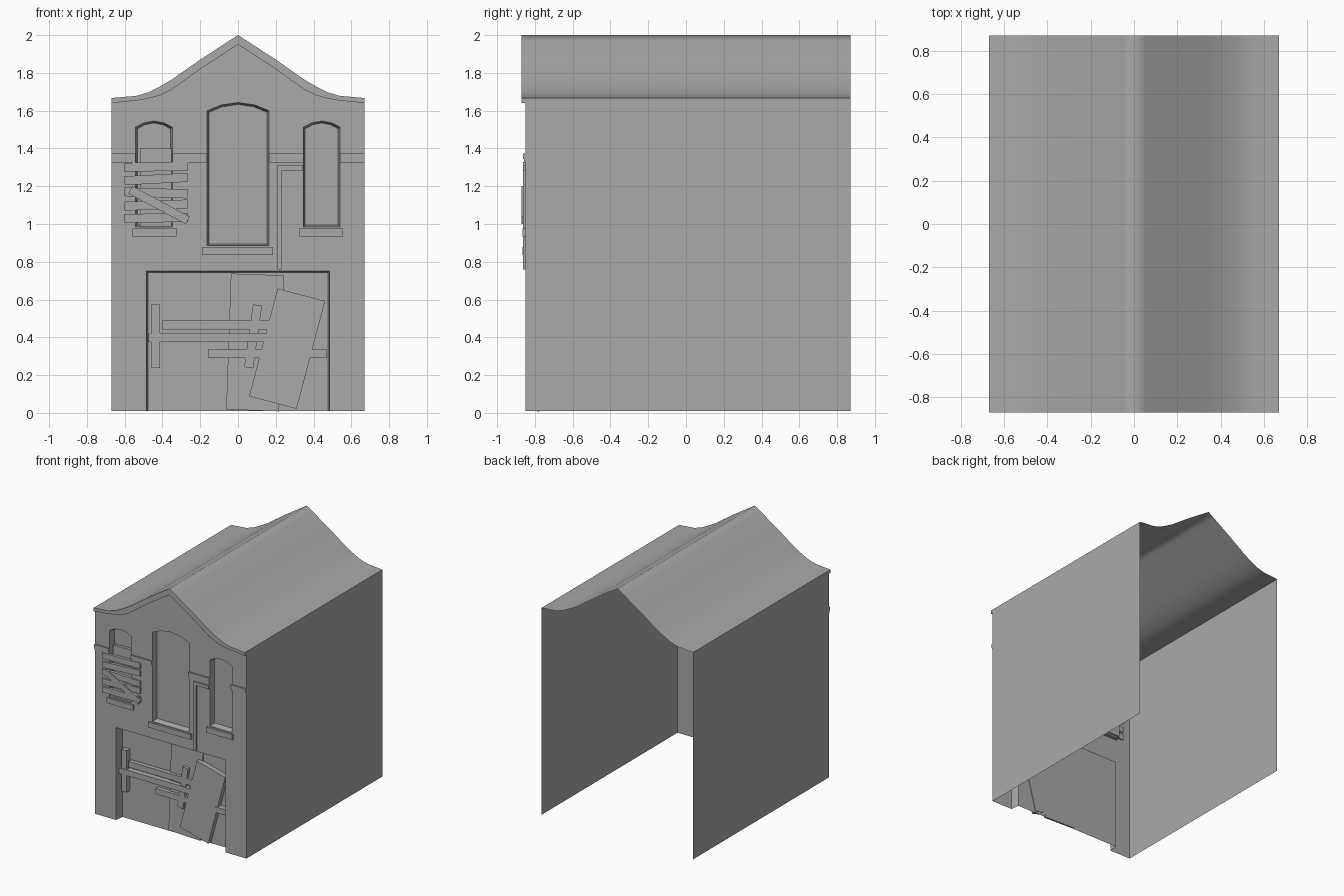
import bpy
import bmesh
import math
from mathutils import Matrix, Vector

cube = bpy.data.objects.get("Cube")
if cube:
    bpy.data.objects.remove(cube, do_unlink=True)

stone = bpy.data.materials.new("plain_grey")
stone.use_nodes = True
GREY = (0.4, 0.4, 0.4, 1)
stone.diffuse_color = GREY
stone.node_tree.nodes["Principled BSDF"].inputs["Base Color"].default_value = GREY

W, FRONT, BACK, BASE = 0.67, -0.85, 0.87, 0.01
EAVE_FRONT = -0.87


def finish(name, bm):
    mesh = bpy.data.meshes.new(name)
    bm.to_mesh(mesh)
    bm.free()
    mesh.materials.append(stone)
    obj = bpy.data.objects.new(name, mesh)
    bpy.context.collection.objects.link(obj)
    return obj


def box(name, cx, cz, w, h, y0, y1, tilt=0):
    """Board on the front, tilted in its own plane (degrees)."""
    bm = bmesh.new()
    place = (Matrix.Translation((cx, (y0 + y1) / 2, cz))
             @ Matrix.Rotation(math.radians(tilt), 4, 'Y')
             @ Matrix.Diagonal((w, abs(y1 - y0), h, 1)))
    bmesh.ops.create_cube(bm, size=1, matrix=place)
    return finish(name, bm)


def mirrored(half):
    """Half profile from the ridge outwards, mirrored into a full one."""
    return [(-x, z) for x, z in reversed(half[1:])] + half


def strip(bm, a, b):
    """Quads between two equally long rows of points."""
    ra = [bm.verts.new(p) for p in a]
    rb = [bm.verts.new(p) for p in b]
    for i in range(len(ra) - 1):
        bm.faces.new((ra[i], ra[i + 1], rb[i + 1], rb[i]))


def at(points, y):
    return [(x, y, z) for x, z in points]


# Roof sheet and the trim along its front edge
top = mirrored([(0, 2.0), (0.05, 1.968), (0.2, 1.87), (0.35, 1.765), (0.41, 1.73),
                (0.48, 1.695), (0.54, 1.678), (0.6, 1.673), (W, 1.667)])
low = mirrored([(0, 1.95), (0.05, 1.918), (0.2, 1.82), (0.35, 1.712), (0.41, 1.682),
                (0.48, 1.663), (0.54, 1.653), (0.6, 1.648), (W, 1.64)])
bm = bmesh.new()
strip(bm, at(top, EAVE_FRONT), at(top, BACK))
roof = finish("roof", bm)
for poly in roof.data.polygons:
    poly.use_smooth = True

bm = bmesh.new()
strip(bm, at(low, EAVE_FRONT), at(top, EAVE_FRONT))
strip(bm, at(low, FRONT), at(low, EAVE_FRONT))
for i in (0, -1):
    ends = [(*low[i], EAVE_FRONT), (*top[i], EAVE_FRONT), (*top[i], FRONT), (*low[i], FRONT)]
    bm.faces.new([bm.verts.new((x, y, z)) for x, z, y in ends])
finish("gable_trim", bm)

# Side walls
for side, name in ((-1, "right_wall"), (1, "left_wall")):
    bm = bmesh.new()
    x = side * W
    corners = [(x, FRONT, BASE), (x, BACK, BASE), (x, BACK, top[-1][1]), (x, FRONT, top[-1][1])]
    bm.faces.new([bm.verts.new(p) for p in corners[::side]])
    finish(name, bm)


# Openings: windows with a shallow arch, and a shop front reaching the ground
def arch(cx, half, z0, spring, apex):
    mid = spring + 0.7 * (apex - spring)
    return [(cx - half, z0), (cx + half, z0), (cx + half, spring), (cx + half * 0.55, mid),
            (cx, apex), (cx - half * 0.55, mid), (cx - half, spring)]


windows = {
    "right_window": arch(-0.445, 0.097, 0.985, 1.513, 1.545),
    "middle_window": arch(0, 0.163, 0.885, 1.6, 1.643),
    "left_window": arch(0.443, 0.097, 0.985, 1.513, 1.545),
}
DOOR, DOOR_TOP = 0.485, 0.75
shop = [(-DOOR, BASE), (-DOOR, DOOR_TOP), (DOOR, DOOR_TOP), (DOOR, BASE)]

# Front wall, filled around the openings
bm = bmesh.new()
outline = [(-W, BASE)] + shop + [(W, BASE)] + low[::-1]
for loop in [outline] + list(windows.values()):
    vs = [bm.verts.new(p) for p in at(loop, FRONT)]
    for i, v in enumerate(vs):
        bm.edges.new((v, vs[(i + 1) % len(vs)]))
bmesh.ops.triangle_fill(bm, use_beauty=True, use_dissolve=False,
                        edges=bm.edges[:], normal=Vector((0, -1, 0)))
finish("front_wall", bm)


def recess(name, loop, depth, inset, floor=False):
    """Slightly tapered reveal closed by a flat pane."""
    xs, zs = [p[0] for p in loop], [p[1] for p in loop]
    cx, cz = (min(xs) + max(xs)) / 2, (min(zs) + max(zs)) / 2
    sx = 1 - 2 * inset / (max(xs) - min(xs))
    sz = 1 - 2 * inset / (max(zs) - min(zs))
    inner = [(cx + (x - cx) * sx, BASE if floor and z == BASE else cz + (z - cz) * sz)
             for x, z in loop]
    bm = bmesh.new()
    end = [] if floor else [0]
    strip(bm, at(loop + [loop[i] for i in end], FRONT),
          at(inner + [inner[i] for i in end], FRONT + depth))
    pane = bm.faces.new([bm.verts.new(p) for p in at(inner, FRONT + depth)])
    pane.normal_update()
    if pane.normal.y > 0:
        pane.normal_flip()
    finish(name, bm)


for name, loop in windows.items():
    recess(name, loop, 0.045, 0.01)
recess("shop_front", shop, 0.07, 0.008, floor=True)

# Window sills
for name, cx, cz, w in (("right_sill", -0.442, 0.955, 0.235),
                        ("middle_sill", -0.002, 0.858, 0.375),
                        ("left_sill", 0.44, 0.955, 0.23)):
    box(name, cx, cz, w, 0.042, FRONT, -0.866)

# String course, broken by the windows
for i, (x0, x1) in enumerate(((-W, -0.542), (-0.348, -0.163), (0.163, 0.346), (0.54, W))):
    box(f"string_course_{i}", (x0 + x1) / 2, 1.335, x1 - x0, 0.02, FRONT, -0.858)
    box(f"string_course_cap_{i}", (x0 + x1) / 2, 1.358, x1 - x0, 0.028, FRONT, -0.864)

# Drain pipe bending towards the left window
box("pipe_upright", 0.22, 1.035, 0.022, 0.55, FRONT, -0.864)
box("pipe_arm", 0.277, 1.297, 0.136, 0.026, FRONT, -0.864)

# Boards nailed over the right window
for i, (cz, tilt) in enumerate(((1.303, -1), (1.238, -3), (1.165, 2), (1.1, -2), (1.032, -1))):
    box(f"window_board_{i}", -0.433, cz, 0.335, 0.047, -0.84, -0.862, tilt)
box("window_board_diagonal", -0.418, 1.1, 0.345, 0.045, -0.85, -0.87, 28)
box("window_board_upright", -0.435, 1.19, 0.165, 0.42, -0.815, -0.84)

# Shop front boarding: sheets, posts and rails
box("sheet_behind", 0.09, 0.373, 0.28, 0.72, -0.775, -0.79, 2)
box("leaning_sheet", 0.26, 0.34, 0.26, 0.59, -0.775, -0.82, 14.8)
box("post_right", -0.436, 0.405, 0.048, 0.335, -0.78, -0.82)
box("post_middle", 0.08, 0.405, 0.048, 0.335, -0.78, -0.815, 8)
box("rail_top", -0.115, 0.465, 0.57, 0.047, -0.78, -0.815)
box("rail_middle", -0.16, 0.398, 0.63, 0.045, -0.78, -0.825)
box("rail_low", 0.155, 0.314, 0.63, 0.045, -0.78, -0.815)
box("rail_low_end", 0.42, 0.314, 0.1, 0.045, -0.78, -0.825)
